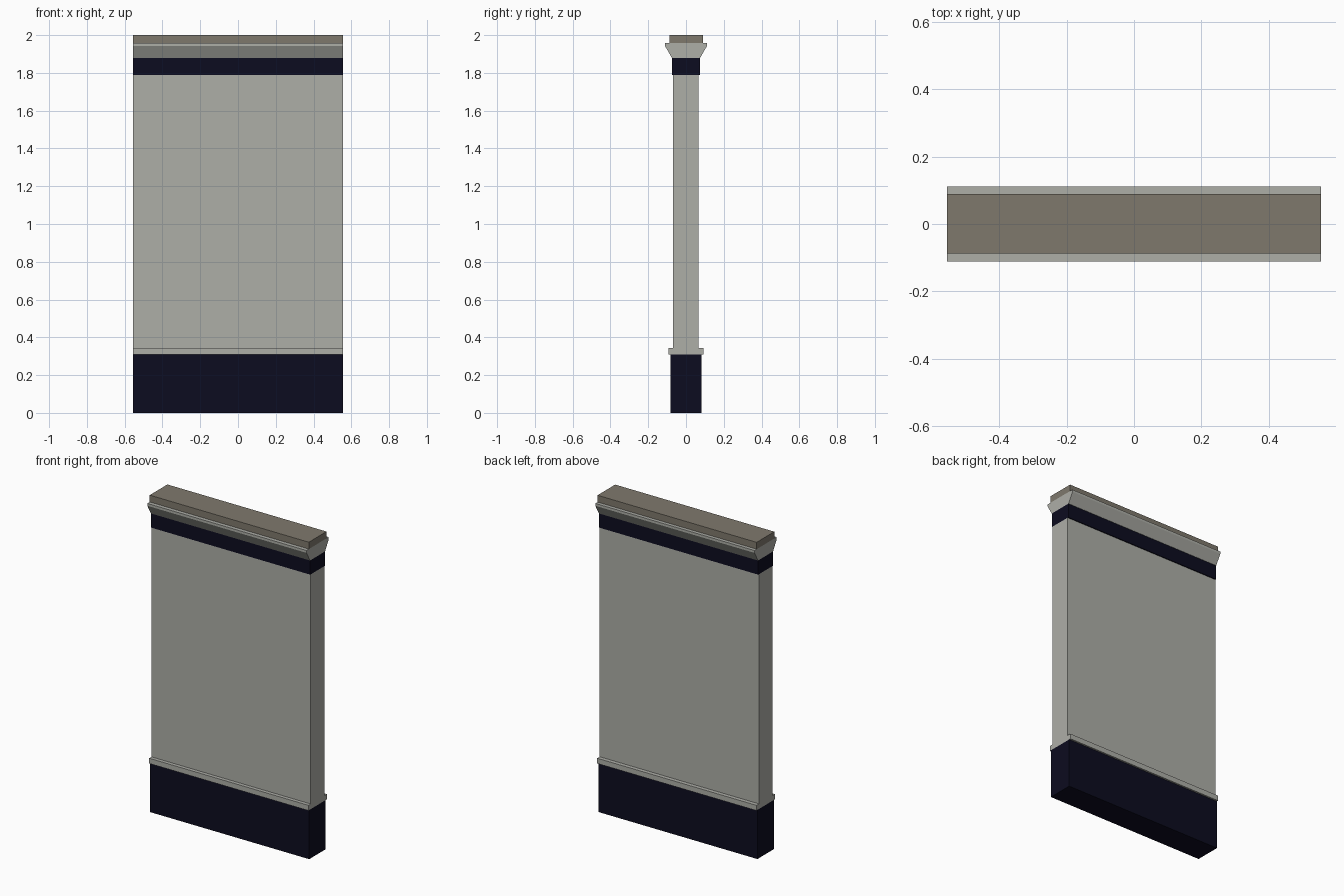
import bpy, bmesh

if "Cube" in bpy.data.objects:
    bpy.data.objects.remove(bpy.data.objects["Cube"])

HALF = 0.555  # half the wall length


def material(name, rgb):
    m = bpy.data.materials.new(name)
    m.diffuse_color = (*rgb, 1)
    m.use_nodes = True
    m.node_tree.nodes["Principled BSDF"].inputs["Base Color"].default_value = m.diffuse_color
    return m


stone = material("pale grey", (0.42, 0.425, 0.39))
navy = material("dark navy", (0.0037, 0.0035, 0.0140))
taupe = material("taupe", (0.212, 0.19, 0.152))


def extrude_profile(name, half_profile, mat, y_shift=0.0):
    """Mirror (half depth, z) points about the middle and extrude along x."""
    pts = half_profile + [(-y, z) for y, z in reversed(half_profile)]
    bm = bmesh.new()
    face = bm.faces.new([bm.verts.new((-HALF, y + y_shift, z)) for y, z in pts])
    new = bmesh.ops.extrude_face_region(bm, geom=[face])["geom"]
    verts = [v for v in new if isinstance(v, bmesh.types.BMVert)]
    bmesh.ops.translate(bm, verts=verts, vec=(2 * HALF, 0, 0))
    bmesh.ops.recalc_face_normals(bm, faces=bm.faces)
    mesh = bpy.data.meshes.new(name)
    bm.to_mesh(mesh)
    bm.free()
    mesh.materials.append(mat)
    bpy.context.collection.objects.link(bpy.data.objects.new(name, mesh))


# Skirting, its trim ledge and the wall panel
extrude_profile("skirting", [(0.082, 0), (0.082, 0.31)], navy, -0.001)
extrude_profile("skirting_trim", [(0.092, 0.31), (0.092, 0.343)], stone)
extrude_profile("wall_panel", [(0.068, 0.343), (0.068, 1.79)], stone, -0.001)

# Dark band, flared cornice and cap
extrude_profile("upper_band", [(0.073, 1.79), (0.073, 1.88)], navy)
extrude_profile("cornice", [(0.075, 1.88), (0.111, 1.942), (0.111, 1.957)], stone)
extrude_profile("cap", [(0.088, 1.957), (0.088, 2.0)], taupe, 0.001)
